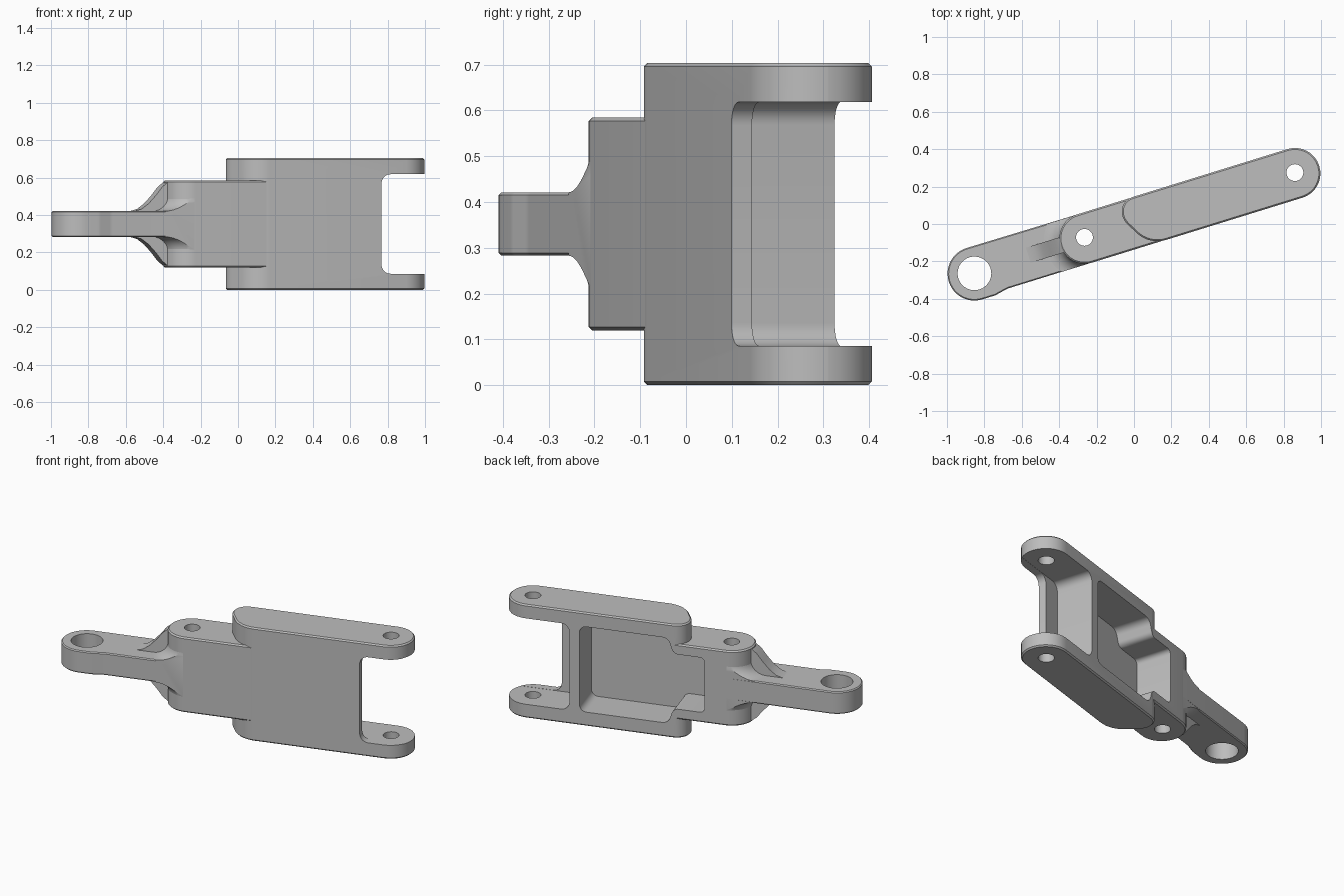
import bpy, bmesh, math
from mathutils import Vector, Matrix

cube = bpy.data.objects.get("Cube")
if cube:
    bpy.data.objects.remove(cube, do_unlink=True)

MID = 0.352      # half of the total height
CHEEK = 0.266    # inner half height between the cheeks
BLOCK = 0.233    # half height of the middle block
LUG = 0.069      # half height of the small end
PIVOT = -0.274   # middle hole position along the arm
FIL = 0.085      # fillet radius between block and lug

metal = bpy.data.materials.new("grey_metal")
metal.use_nodes = True
metal.diffuse_color = (0.51, 0.51, 0.51, 1)
metal.node_tree.nodes["Principled BSDF"].inputs["Base Color"].default_value = (0.51, 0.51, 0.51, 1)


def rounded(corners, steps=8):
    """Polygon from (x, y, radius) corners."""
    out = []
    for i, (x, y, r) in enumerate(corners):
        p = Vector((x, y))
        if r == 0:
            out.append(p)
            continue
        a = (Vector(corners[i - 1][:2]) - p).normalized()
        b = (Vector(corners[(i + 1) % len(corners)][:2]) - p).normalized()
        half = a.angle(b) / 2
        centre = p + (a + b).normalized() * (r / math.sin(half))
        start = p + a * (r / math.tan(half)) - centre
        end = p + b * (r / math.tan(half)) - centre
        turn = start.angle_signed(end)
        for k in range(steps + 1):
            out.append(centre + Matrix.Rotation(-turn * k / steps, 2) @ start)
    return out


def finish(name, bm):
    bmesh.ops.recalc_face_normals(bm, faces=bm.faces)
    mesh = bpy.data.meshes.new(name)
    bm.to_mesh(mesh)
    bm.free()
    mesh.materials.append(metal)
    obj = bpy.data.objects.new(name, mesh)
    bpy.context.collection.objects.link(obj)
    return obj


def prism(name, outline, low, high, side=False, chamfer=0.0):
    """Extrude an outline along z, or along y when side is set."""
    bm = bmesh.new()
    ends = [[bm.verts.new((p[0], h, p[1]) if side else (p[0], p[1], h)) for p in outline]
            for h in (low, high)]
    caps = [bm.faces.new(ring) for ring in ends]
    rim = [e for cap in caps for e in cap.edges]
    for k in range(len(outline)):
        bm.faces.new((ends[0][k - 1], ends[0][k], ends[1][k], ends[1][k - 1]))
    bmesh.ops.recalc_face_normals(bm, faces=bm.faces)
    if chamfer:
        bmesh.ops.bevel(bm, geom=rim, offset=chamfer, segments=1, affect='EDGES')
    return finish(name, bm)


def circle(x, y, r, sides):
    return [(x + r * math.cos(math.tau * k / sides), y + r * math.sin(math.tau * k / sides))
            for k in range(sides)]


def combine(target, tool, operation='DIFFERENCE'):
    mod = target.modifiers.new("shape", 'BOOLEAN')
    mod.operation, mod.solver, mod.object = operation, 'EXACT', tool
    bpy.context.view_layer.objects.active = target
    bpy.ops.object.modifier_apply(modifier=mod.name)
    bpy.data.objects.remove(tool, do_unlink=True)


def drill(target, x, y, r):
    combine(target, prism("drill", circle(x, y, r, 40), -1, 1))


def cut_pocket(target):
    """Stepped pocket open to the back."""
    tall = CHEEK - 0.001
    outline = [(0.585, -tall, 0.04), (0.585, tall, 0.04), (0.06, tall, 0.05), (0.03, 0.17, 0.04),
               (-0.155, 0.17, 0.03), (-0.155, -0.17, 0.03), (0.03, -0.17, 0.04), (0.06, -tall, 0.05)]
    combine(target, prism("pocket", rounded(outline, 6), -0.08, 0.5, side=True))


# Fork body: both cheeks and the web between them
fork = prism("fork_body", rounded([
    (1.038, -0.132, 0.135), (1.038, 0.14, 0.135), (-0.05, 0.14, 0.08),
    (-0.045, 0.03, 0.1), (0.045, -0.132, 0.16)]), -MID, MID, chamfer=0.008)
for start, y, z in ((0.762, -0.5, CHEEK), (0.645, -0.085, CHEEK + 0.001)):
    combine(fork, prism("opening", rounded([(start, -z, 0.05), (1.3, -z, 0),
                                            (1.3, z, 0), (start, z, 0.05)]), y, 0.6, side=True))
cut_pocket(fork)
drill(fork, 0.903, 0.008, 0.045)

# Middle block around the pivot hole
block = prism("middle_block", rounded([
    (0.12, -0.131, 0), (0.12, 0.139, 0),
    (PIVOT - 0.136, 0.139, 0.1345), (PIVOT - 0.136, -0.131, 0.1345)], 12),
    -BLOCK, BLOCK, chamfer=0.008)
cut_pocket(block)
drill(block, PIVOT, 0.01, 0.045)

# Small end lug
lug = prism("end_lug", rounded([
    (-1.037, -0.145, 0.143), (-0.82, -0.145, 0.08), (-0.75, -0.13, 0.1), (-0.2, -0.13, 0),
    (-0.2, 0.138, 0), (-1.037, 0.143, 0.143)], 12), -LUG, LUG, chamfer=0.006)
drill(lug, -0.893, 0.0, 0.09)
drill(lug, PIVOT, 0.01, 0.045)

# Flared fillet where the block meets the lug
arc = [math.pi / 2 * k / 8 for k in range(9)]
upper = [(0.133, LUG + FIL + 0.02)]
upper += [(0.133 + FIL * (1 - math.cos(t)), LUG + FIL * (1 - math.sin(t))) for t in arc]
upper.append((0.133 + FIL, LUG - 0.01))
bm = bmesh.new()
rings = [[bm.verts.new((x, y, z)) for x, y in circle(PIVOT, 0.004, r, 48)]
         for r, z in upper + [(r, -z) for r, z in reversed(upper)]]
for low, high in zip(rings, rings[1:]):
    for k in range(48):
        bm.faces.new((low[k - 1], low[k], high[k], high[k - 1]))
bm.faces.new(rings[0])
bm.faces.new(rings[-1])
flare = finish("lug_flare", bm)
combine(flare, prism("trim", [(-0.9, -0.1305), (-0.21, -0.1305), (-0.21, 0.1385), (-0.9, 0.1385)],
                     -1, 1), 'INTERSECT')
drill(flare, PIVOT, 0.01, 0.045)

# Gusset ribs above and below the lug
slope = [(-0.60, 0.066), (-0.55, 0.08), (-0.51, 0.11), (-0.47, 0.153),
         (-0.435, 0.198), (-0.405, 0.222), (-0.35, 0.224)]
gusset = prism("gusset_ribs", slope + [(x, -z) for x, z in reversed(slope)], -0.035, 0.05, side=True)

# Place all parts on the ground at the arm's angle
place = Matrix.Translation((0, 0, MID)) @ Matrix.Rotation(math.radians(17.2), 4, 'Z')
bpy.ops.object.select_all(action='DESELECT')
for part in (fork, block, lug, flare, gusset):
    part.data.transform(place)
    part.select_set(True)
bpy.context.view_layer.objects.active = fork
bpy.ops.object.shade_smooth_by_angle(angle=math.radians(25))
